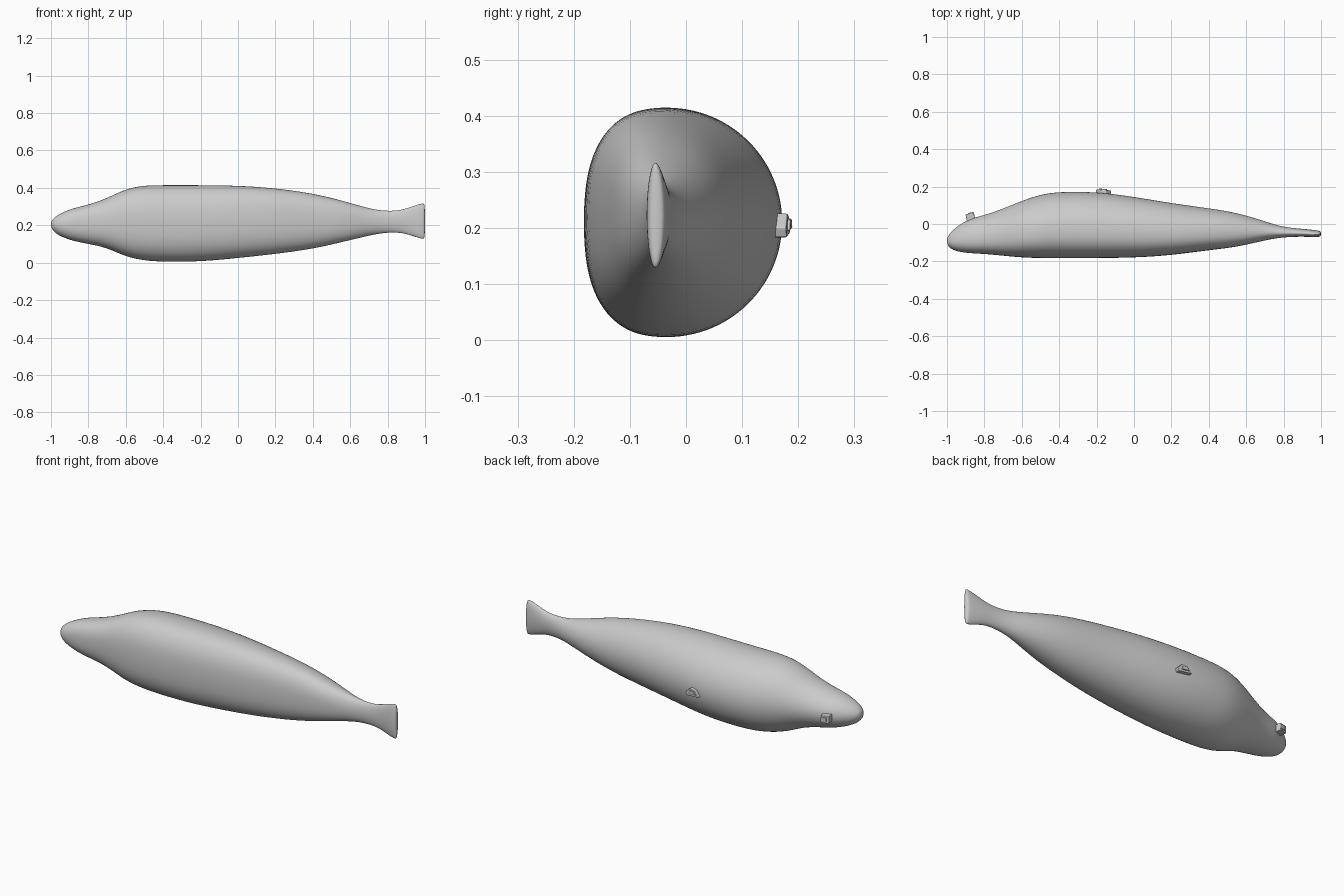
import bpy, bmesh, math
from mathutils import Vector

cube = bpy.data.objects.get("Cube")
if cube:
    bpy.data.objects.remove(cube, do_unlink=True)

grey = bpy.data.materials.new("light_grey")
grey.use_nodes = True
GREY = (0.6, 0.6, 0.6, 1)
grey.diffuse_color = GREY
grey.node_tree.nodes["Principled BSDF"].inputs["Base Color"].default_value = GREY

SIDES = 28
# Body stations from nose to tail: x, lowest z, highest z, front y, back y
STATIONS = [
    (-1.0, .19, .22, -.105, -.075),
    (-.985, .165, .24, -.13, -.05),
    (-.95, .14, .265, -.147, -.015),
    (-.88, .115, .293, -.157, .03),
    (-.8, .10, .31, -.16, .047),
    (-.7, .08, .345, -.17, .083),
    (-.6, .03, .397, -.18, .125),
    (-.5, .01, .415, -.183, .16),
    (-.4, .003, .416, -.183, .174),
    (-.2, .004, .416, -.183, .174),
    (0, .024, .414, -.181, .147),
    (.2, .045, .40, -.168, .112),
    (.4, .073, .372, -.14, .085),
    (.55, .108, .335, -.124, .062),
    (.7, .145, .29, -.087, .015),
    (.78, .16, .277, -.073, -.012),
    (.86, .163, .278, -.068, -.023),
    (.92, .148, .297, -.068, -.027),
    (.97, .13, .315, -.071, -.033),
    (.992, .127, .318, -.069, -.036),
    (1.0, .133, .312, -.062, -.043),
]


def power(value, exponent):
    return math.copysign(abs(value) ** exponent, value)


def section(bm, x, low, high, front, back):
    """One ring: a flattened curve at the front, rounder at the back."""
    mid_y = front + (back - front) * .42
    mid_z, half_z = (low + high) / 2, (high - low) / 2
    ring = []
    for i in range(SIDES):
        angle = math.tau * i / SIDES
        c, s = math.cos(angle), math.sin(angle)
        squareness = 2.5 if c < 0 and -.9 < x < .6 else 2
        reach = back - mid_y if c > 0 else mid_y - front
        ring.append(bm.verts.new((x, mid_y + reach * power(c, 2 / squareness),
                                  mid_z + half_z * power(s, 2 / squareness))))
    return ring


def finish(bm, name):
    bmesh.ops.recalc_face_normals(bm, faces=bm.faces[:])
    mesh = bpy.data.meshes.new(name)
    bm.to_mesh(mesh)
    bm.free()
    mesh.materials.append(grey)
    obj = bpy.data.objects.new(name, mesh)
    bpy.context.collection.objects.link(obj)
    return obj


# Body with the flared tail, lofted along x
bm = bmesh.new()
rings = [section(bm, *station) for station in STATIONS]
for a, b in zip(rings, rings[1:]):
    for i in range(SIDES):
        j = (i + 1) % SIDES
        bm.faces.new((a[i], a[j], b[j], b[i]))
bm.faces.new(rings[0])
bm.faces.new(rings[-1])
body = finish(bm, "body")
for face in body.data.polygons:
    face.use_smooth = True
smooth = body.modifiers.new("smooth", "SUBSURF")
smooth.levels = smooth.render_levels = 2


def plate(name, outline, y, depth, tilt=0):
    """Small bevelled plate: an x/z outline pushed out along y."""
    bm = bmesh.new()
    centre = sum((Vector((x, 0, z)) for x, z in outline), Vector()) / len(outline)
    base = bm.faces.new([bm.verts.new(Vector((x, 0, z)) - centre) for x, z in outline])
    out = bmesh.ops.extrude_face_region(bm, geom=[base])
    top = [v for v in out["geom"] if isinstance(v, bmesh.types.BMVert)]
    bmesh.ops.translate(bm, verts=top, vec=(0, depth, 0))
    obj = finish(bm, name)
    obj.location = (centre.x, y, centre.z)
    obj.rotation_euler.z = tilt
    bevel = obj.modifiers.new("bevel", "BEVEL")
    bevel.width = .003
    bevel.segments = 2
    return obj


# Small raised details on the back side
plate("back_fin_base", [(-.205, .19), (-.13, .183), (-.123, .2), (-.15, .226), (-.18, .222)],
      .155, .027, -.08)
plate("back_fin_ridge", [(-.19, .2), (-.145, .195), (-.15, .215), (-.175, .217)],
      .165, .023, -.08)
plate("head_knob", [(-.893, .182), (-.848, .182), (-.848, .222), (-.893, .222)],
      .015, .041, .2)
plate("head_knob_cap", [(-.882, .19), (-.85, .19), (-.85, .213), (-.882, .213)],
      .03, .032, .2)
